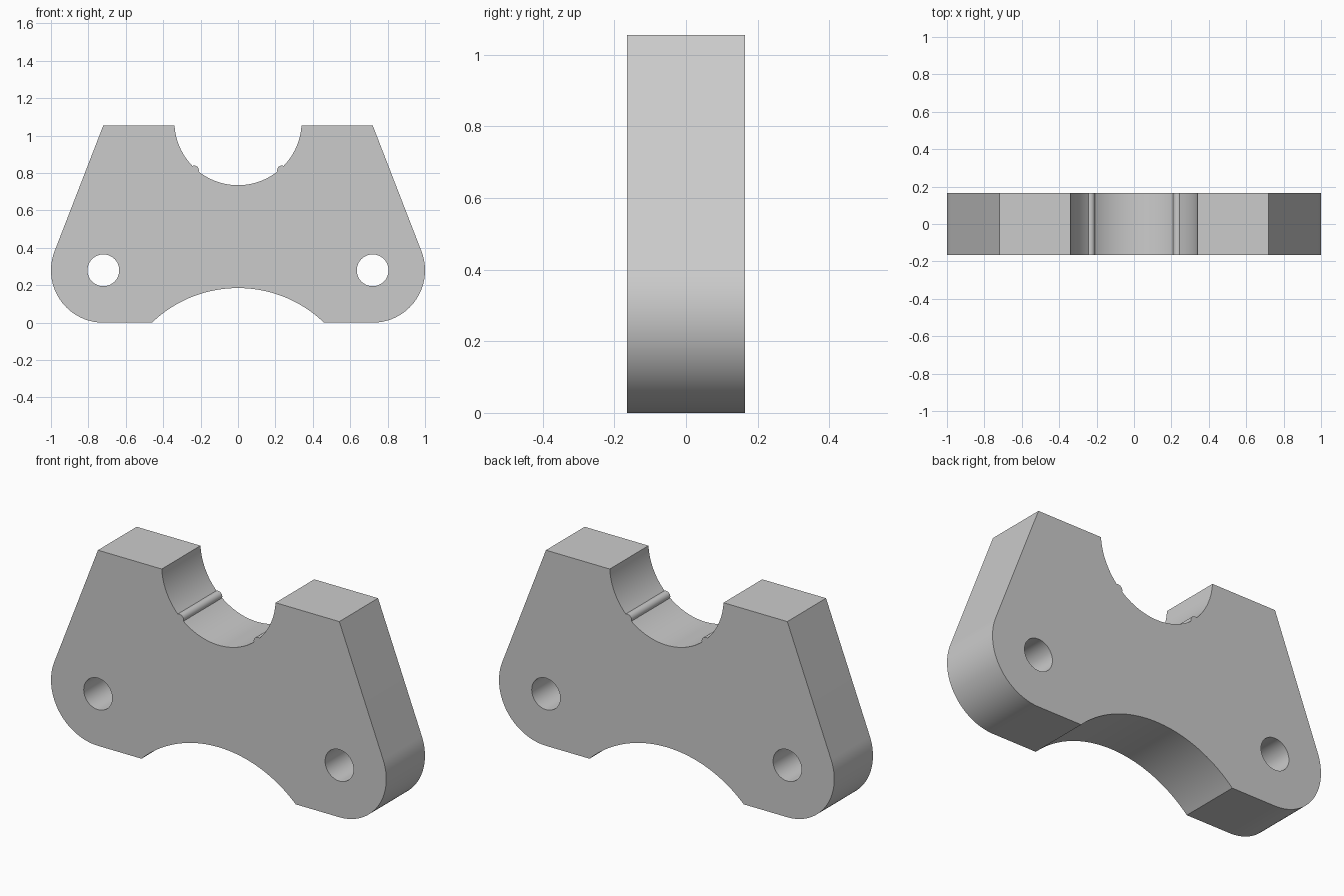
import bpy
import bmesh
from math import sin, cos, acos, asin, sqrt, radians, degrees

if "Cube" in bpy.data.objects:
    bpy.data.objects.remove(bpy.data.objects["Cube"])

DEPTH, TOP = 0.33, 1.055
LUG_X, LUG_Z, LUG_R, HOLE_R = 0.72, 0.28, 0.28, 0.085
NOTCH_Z, NOTCH_R = 1.075, 0.34
BEAD_ANGLE, BEAD_DIST, BEAD_R = -48, 0.35, 0.025
FOOT_X, ARCH_H = 0.46, 0.185


def arc(cx, cz, r, start, end, steps):
    """Points along an arc, angles in degrees."""
    angles = [radians(start + (end - start) * i / steps) for i in range(steps + 1)]
    return [(cx + r * cos(a), cz + r * sin(a)) for a in angles]


def grey_material():
    mat = bpy.data.materials.new("light grey")
    mat.use_nodes = True
    colour = (0.6, 0.6, 0.6, 1)
    mat.diffuse_color = colour
    mat.node_tree.nodes["Principled BSDF"].inputs["Base Color"].default_value = colour
    return mat


def right_outline():
    # Saddle notch with a small raised bead
    half = degrees(acos((NOTCH_R**2 + BEAD_DIST**2 - BEAD_R**2) / (2 * NOTCH_R * BEAD_DIST)))
    phi = degrees(acos((BEAD_DIST**2 + BEAD_R**2 - NOTCH_R**2) / (2 * BEAD_DIST * BEAD_R)))
    rim = degrees(asin((TOP - NOTCH_Z) / NOTCH_R))
    a = radians(BEAD_ANGLE)
    inward = BEAD_ANGLE + 180
    pts = arc(0, NOTCH_Z, NOTCH_R, -90, BEAD_ANGLE - half, 14)
    pts += arc(BEAD_DIST * cos(a), NOTCH_Z + BEAD_DIST * sin(a), BEAD_R,
               inward + phi, inward - phi, 10)[1:-1]
    pts += arc(0, NOTCH_Z, NOTCH_R, BEAD_ANGLE + half, rim, 16)
    # Sloping flank, tangent to the rounded lug
    pts.append((LUG_X, TOP))
    tangent = 90 - degrees(acos(LUG_R / (TOP - LUG_Z)))
    pts += arc(LUG_X, LUG_Z, LUG_R, tangent, -90, 32)
    # Arch underneath
    radius = (FOOT_X**2 + ARCH_H**2) / (2 * ARCH_H)
    edge = degrees(acos(FOOT_X / radius))
    pts += arc(0, ARCH_H - radius, radius, edge, 90, 24)
    return pts


# Bracket body: mirrored outline, extruded through the depth
right = right_outline()
outline = right + [(-x, z) for x, z in reversed(right[1:-1])]
bm = bmesh.new()
face = bm.faces.new([bm.verts.new((x, -DEPTH / 2, z)) for x, z in outline])
extruded = bmesh.ops.extrude_face_region(bm, geom=[face])
moved = [v for v in extruded["geom"] if isinstance(v, bmesh.types.BMVert)]
bmesh.ops.translate(bm, verts=moved, vec=(0, DEPTH, 0))
bmesh.ops.recalc_face_normals(bm, faces=bm.faces)
mesh = bpy.data.meshes.new("bracket_body")
bm.to_mesh(mesh)
bm.free()
body = bpy.data.objects.new("bracket_body", mesh)
bpy.context.collection.objects.link(body)
mat = grey_material()
mesh.materials.append(mat)

# Bolt holes through both lugs
for side in (-1, 1):
    bpy.ops.mesh.primitive_cylinder_add(vertices=48, radius=HOLE_R, depth=DEPTH * 2,
                                        location=(side * LUG_X, 0, LUG_Z),
                                        rotation=(radians(90), 0, 0))
    cutter = bpy.context.object
    cutter.name = "hole_cutter"
    cutter.data.materials.append(mat)
    cutter.hide_render = True
    mod = body.modifiers.new("bolt_hole", 'BOOLEAN')
    mod.operation, mod.solver, mod.object = 'DIFFERENCE', 'EXACT', cutter
    bpy.context.view_layer.objects.active = body
    bpy.ops.object.modifier_apply(modifier=mod.name)
    bpy.data.objects.remove(cutter)

# Smooth the curved walls, keep the rims crisp
bpy.ops.object.select_all(action='DESELECT')
body.select_set(True)
bpy.context.view_layer.objects.active = body
bpy.ops.object.shade_smooth_by_angle(angle=radians(25))
